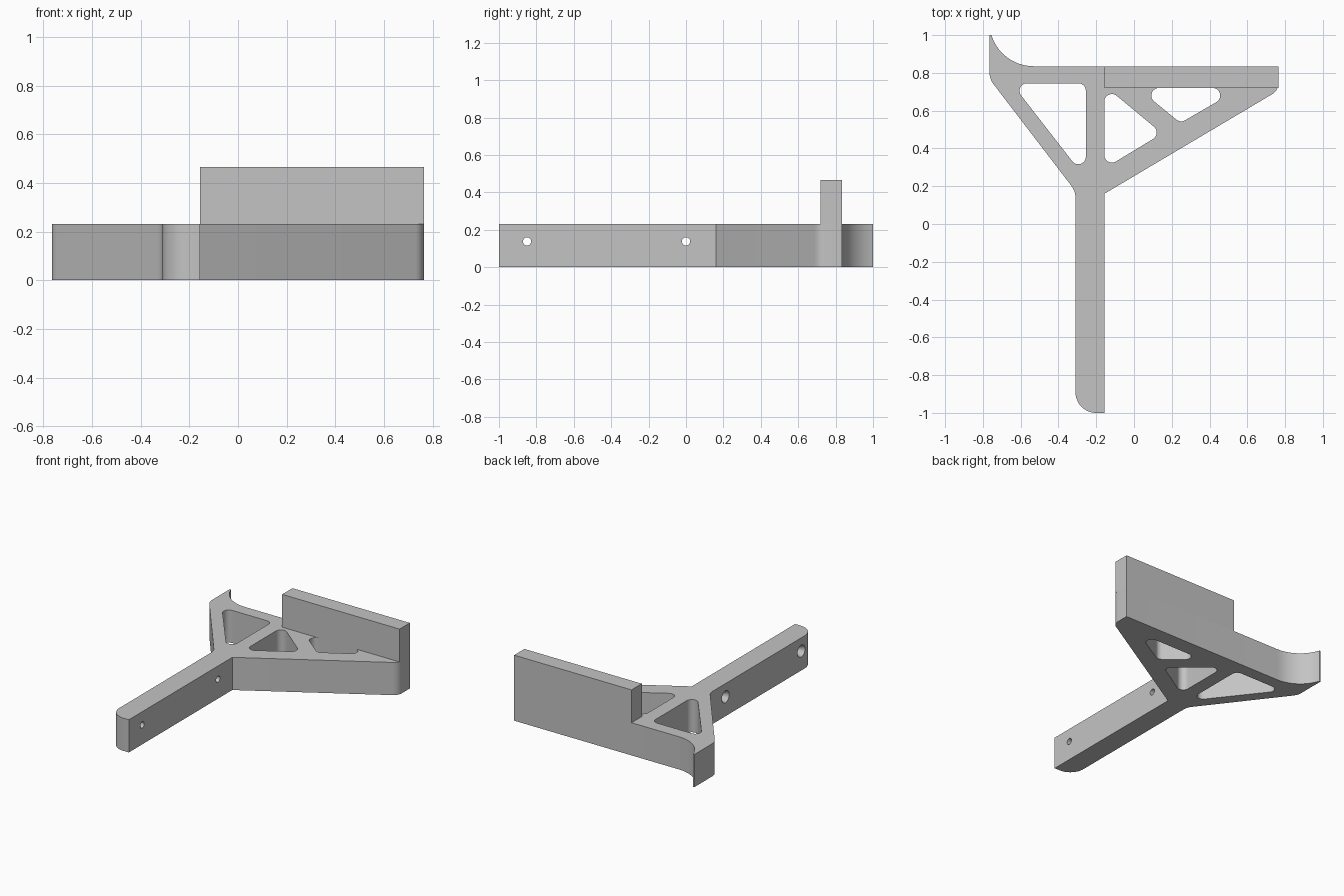
import bpy, bmesh, math
from mathutils import Vector

cube = bpy.data.objects.get("Cube")
if cube:
    bpy.data.objects.remove(cube, do_unlink=True)

PLATE_H, WALL_H = 0.232, 0.465

grey = bpy.data.materials.new("plain grey")
grey.use_nodes = True
colour = (0.55, 0.55, 0.55, 1)
grey.diffuse_color = colour
grey.node_tree.nodes["Principled BSDF"].inputs["Base Color"].default_value = colour


def rounded(corners):
    """Turn (x, y, radius) corners into a closed outline with arc fillets."""
    out = []
    for i, (x, y, r) in enumerate(corners):
        p = Vector((x, y))
        if r == 0:
            out.append(p)
            continue
        a = (Vector(corners[i - 1][:2]) - p).normalized()
        b = (Vector(corners[(i + 1) % len(corners)][:2]) - p).normalized()
        half = a.angle(b) / 2
        centre = p + (a + b).normalized() * r / math.sin(half)
        start = p + a * r / math.tan(half) - centre
        end = p + b * r / math.tan(half) - centre
        sweep = math.pi - 2 * half
        steps = max(4, math.ceil(sweep / math.radians(8)))
        for k in range(steps + 1):
            t = k / steps * sweep
            out.append(centre + (start * math.sin(sweep - t) + end * math.sin(t)) / math.sin(sweep))
    return out


def finish(name, bm):
    bmesh.ops.recalc_face_normals(bm, faces=bm.faces)
    mesh = bpy.data.meshes.new(name)
    bm.to_mesh(mesh)
    bm.free()
    mesh.materials.append(grey)
    obj = bpy.data.objects.new(name, mesh)
    bpy.context.collection.objects.link(obj)
    return obj


def prism(name, outline, z0, z1):
    bm = bmesh.new()
    face = bm.faces.new([bm.verts.new((p.x, p.y, z0)) for p in outline])
    top = bmesh.ops.extrude_face_region(bm, geom=[face])["geom"]
    bmesh.ops.translate(bm, vec=(0, 0, z1 - z0),
                        verts=[v for v in top if isinstance(v, bmesh.types.BMVert)])
    return finish(name, bm)


def lathe_x(name, profile, y, z, sides=32):
    """Solid of revolution along x from (x, radius) pairs."""
    bm = bmesh.new()
    rings = [[bm.verts.new((x, y + r * math.cos(k * math.tau / sides),
                            z + r * math.sin(k * math.tau / sides)))
              for k in range(sides)] for x, r in profile]
    for lo, hi in zip(rings, rings[1:]):
        for k in range(sides):
            n = (k + 1) % sides
            bm.faces.new((lo[k], lo[n], hi[n], hi[k]))
    bm.faces.new(rings[0])
    bm.faces.new(rings[-1])
    return finish(name, bm)


def activate(obj):
    bpy.ops.object.select_all(action='DESELECT')
    obj.select_set(True)
    bpy.context.view_layer.objects.active = obj


def cut(target, cutter):
    cutter.hide_render = True
    mod = target.modifiers.new("cut", 'BOOLEAN')
    mod.operation, mod.solver, mod.object = 'DIFFERENCE', 'EXACT', cutter
    activate(target)
    bpy.ops.object.modifier_apply(modifier=mod.name)
    bpy.data.objects.remove(cutter, do_unlink=True)


# Flat bracket: stem, two braces, top bar and curved horn
bracket = prism("bracket_plate", rounded([
    (-0.157, -1, 0), (-0.157, 0.16, 0), (0.765, 0.707, 0.07), (0.765, 0.835, 0),
    (-0.703, 0.835, 0.235), (-0.755, 1, 0), (-0.765, 1, 0),
    (-0.765, 0.768, 0.1), (-0.31, 0.174, 0.1), (-0.31, -1, 0.11)]), 0, PLATE_H)

# Triangular lightening windows
R = 0.04
windows = [
    [(-0.648, 0.745), (-0.255, 0.745), (-0.255, 0.24)],
    [(-0.157, 0.733), (-0.157, 0.294), (0.149, 0.479)],
    [(0.02, 0.72), (0.246, 0.535), (0.565, 0.72)],
]
for tri in windows:
    cut(bracket, prism("window_cutter", rounded([(x, y, R) for x, y in tri]), -0.1, PLATE_H + 0.1))

# Countersunk screw holes across the stem
for y in (-0.85, 0):
    cut(bracket, lathe_x("screw_cutter", [(-0.33, 0.042), (-0.31, 0.042), (-0.27, 0.022), (-0.1, 0.022)],
                         y, 0.138))

# Upright wall standing on the top bar
wall = prism("upright_wall", [Vector(p) for p in
             ((-0.157, 0.72), (0.765, 0.72), (0.765, 0.835), (-0.157, 0.835))], PLATE_H, WALL_H)

activate(bracket)
bpy.ops.object.shade_smooth_by_angle(angle=math.radians(25))
